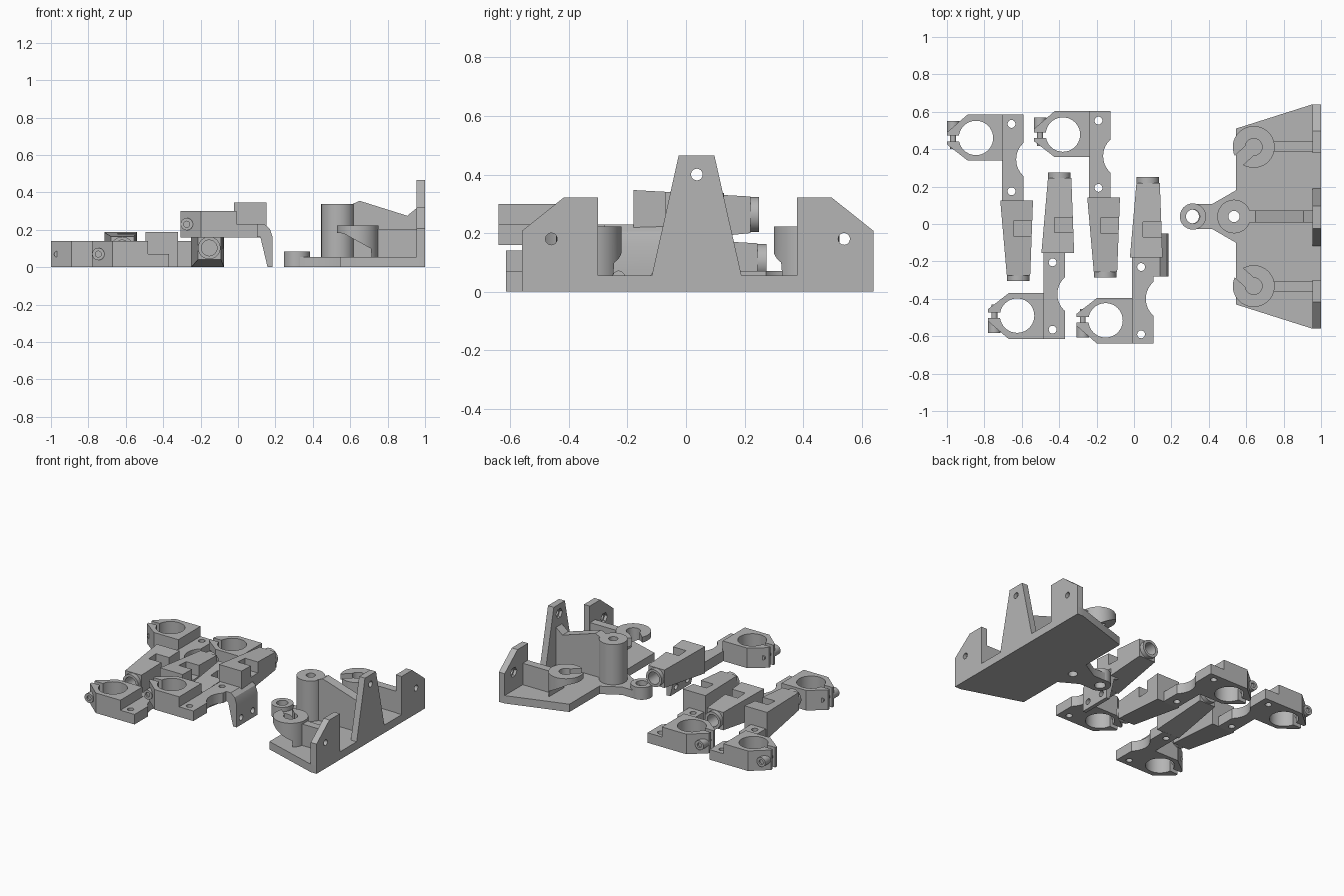
import bpy, bmesh, math
from mathutils import Matrix, Vector

cube = bpy.data.objects.get("Cube")
if cube:
    bpy.data.objects.remove(cube, do_unlink=True)

grey = bpy.data.materials.new("plain grey")
grey.use_nodes = True
GREY = (0.46, 0.46, 0.46, 1)
grey.diffuse_color = GREY
grey.node_tree.nodes["Principled BSDF"].inputs["Base Color"].default_value = GREY


def finish(name, bm):
    bmesh.ops.recalc_face_normals(bm, faces=bm.faces)
    mesh = bpy.data.meshes.new(name)
    bm.to_mesh(mesh)
    bm.free()
    mesh.materials.append(grey)
    obj = bpy.data.objects.new(name, mesh)
    bpy.context.collection.objects.link(obj)
    return obj


def loft(name, first, last):
    """Solid between two matching rings of points."""
    bm = bmesh.new()
    a = [bm.verts.new(p) for p in first]
    b = [bm.verts.new(p) for p in last]
    bm.faces.new(a)
    bm.faces.new(b)
    for i in range(len(a)):
        j = (i + 1) % len(a)
        bm.faces.new((a[i], a[j], b[j], b[i]))
    return finish(name, bm)


def prism(name, pts, lo, hi, axis="z"):
    """Flat outline extruded along an axis."""
    place = {"x": lambda p, h: (h, p[0], p[1]),
             "y": lambda p, h: (p[0], h, p[1]),
             "z": lambda p, h: (p[0], p[1], h)}[axis]
    return loft(name, [place(p, lo) for p in pts], [place(p, hi) for p in pts])


def rect(x0, x1, y0, y1):
    return [(x0, y0), (x1, y0), (x1, y1), (x0, y1)]


def disc(name, x, y, r, lo, hi, axis="z", sides=40):
    pts = [(x + r * math.cos(2 * math.pi * i / sides),
            y + r * math.sin(2 * math.pi * i / sides)) for i in range(sides)]
    return prism(name, pts, lo, hi, axis)


def cut(obj, *cutters):
    for c in cutters:
        c.hide_render = True
        mod = obj.modifiers.new("cut", "BOOLEAN")
        mod.operation, mod.solver, mod.object = "DIFFERENCE", "EXACT", c
    bpy.context.view_layer.update()
    deps = bpy.context.evaluated_depsgraph_get()
    mesh = bpy.data.meshes.new_from_object(obj.evaluated_get(deps))
    obj.modifiers.clear()
    obj.data = mesh
    for c in cutters:
        bpy.data.objects.remove(c, do_unlink=True)
    return obj


# Clamp arms: position of the clamp bore, base height and mirror direction
def arm(tag, cx, cy, z, s):
    def at(pts):
        return [(cx + x, cy + s * y) for x, y in pts]

    def span(a, b):
        return sorted((cy + s * a, cy + s * b))

    clamp = prism(tag + "_clamp", at([
        (-.155, .03), (-.045, .125), (.145, .125), (.145, -.12),
        (-.045, -.12), (-.155, -.035)]), z, z + .14)
    cut(clamp, disc("bore", cx, cy, .092, z - .1, z + .3),
        prism("slot", at(rect(-.3, -.05, -.018, .012)), z - .1, z + .3))

    # Clamp screw with nut pocket
    nut = disc(tag + "_clamp_nut", cx - .122, z + .07, .033, *span(.03, .092), "y", 24)
    cut(nut, disc("hole", cx - .122, z + .07, .016, *span(.0, .2), "y", 24))
    disc(tag + "_clamp_screw", cx - .122, z + .07, .016, *span(-.06, .08), "y", 24)

    # Thin mounting flange with two holes and a rounded relief
    flange = prism(tag + "_flange", at(rect(.14, .255, -.34, .125)), z, z + .07)
    holes = [disc("hole", *at([(.19, y)])[0], .021, z - .1, z + .3, sides=24)
             for y in (.075, -.285)]
    cut(flange, *holes, disc("relief", *at([(.335, -.115)])[0], .12, z - .1, z + .3))

    # Tapered beam with a notch and a round socket on its end
    def section(x0, x1, y, z0, z1):
        return [(cx + x, cy + s * y, z + h) for x, h in rect(x0, x1, z0, z1)]

    beam = loft(tag + "_beam", section(.13, .305, -.335, 0, .187),
                section(.165, .29, -.735, .04, .165))
    cut(beam, prism("notch", at(rect(.2, .4, -.525, -.445)), z + .1, z + .3),
        disc("socket", cx + .226, z + .103, .042, *span(-.65, -.8), "y"))
    tip = disc(tag + "_beam_tip", cx + .226, z + .103, .06, *span(-.73, -.765), "y")
    cut(tip, disc("socket", cx + .226, z + .103, .042, *span(-.7, -.8), "y"))


for tag, x, y, z, s in (("outer_back_arm", -.845, .46, 0, 1),
                        ("inner_back_arm", -.38, .478, 0, 1),
                        ("outer_front_arm", -.625, -.49, 0, -1),
                        ("inner_front_arm", -.152, -.515, .16, -1)):
    arm(tag, x, y, z, s)

# Bent plate hanging beside the raised arm
hanger = prism("hanging_plate", [(.09, .23), (.14, .23), (.17, .205), (.185, .16),
                                 (.185, 0), (.158, 0), (.12, .16), (.09, .165)],
               -.28, -.05, "y")
cut(hanger, *[disc("hole", y, .05, .02, 0, .4, "x", 24) for y in (-.23, -.1)])

# Base plate with tongue
MID = .04
half = [(1, .6), (.955, .6), (.545, .47), (.545, .14), (.42, .068), (.31, .068)]
outline = [(x, MID + y) for x, y in half] + [(x, MID - y) for x, y in reversed(half)]
base = prism("base_plate", outline, 0, .055)
cut(base, disc("hole", .31, MID, .037, -.1, .3), disc("hole", .535, MID, .03, -.1, .3))
eye = disc("tongue_eye", .315, MID, .07, 0, .085)
cut(eye, disc("hole", .315, MID, .037, -.1, .3))

# Central post and its web
post = disc("centre_post", .535, MID, .09, .05, .337)
cut(post, disc("hole", .535, MID, .03, -.1, .5))
prism("centre_web", [(.61, .04), (.61, .337), (.65, .355), (.905, .275), (.96, .32),
                     (.96, .04)], MID - .033, MID + .033, "y")

# Back uprights, each drilled with a wider pocket on the inner face
centre = prism("centre_upright", [(-.12, .04), (-.025, .465), (.097, .465), (.193, .04)],
               .955, 1, "x")
cut(centre, disc("hole", MID - .003, .4, .02, .8, 1.2, "x", 24),
    disc("pocket", MID - .003, .4, .035, .8, .975, "x", 6))

for side, s in (("left", 1), ("right", -1)):
    y = MID + s * .5
    upright = prism(side + "_upright", [(MID + s * a, h) for a, h in (
        (.34, .04), (.34, .322), (.457, .322), (.6, .208), (.6, .04))], .955, 1, "x")
    cut(upright, disc("hole", y, .18, .02, .8, 1.2, "x", 24),
        disc("pocket", y, .18, .035, .8, .975, "x", 6))

    # Open ring holder with an undercut front, tied back by a web
    cy = MID + s * .372
    ring = disc(side + "_holder", .64, cy, .112, .05, .222)
    mouth = prism("mouth", rect(-.2, 0, -.033, .033), .0, .4)
    mouth.matrix_world = Matrix.Translation(Vector((.64, cy, 0))) @ \
        Matrix.Rotation(s * math.radians(42), 4, "Z")
    cut(ring, disc("bore", .64, cy, .045, .0, .4), mouth,
        prism("undercut", [(.4, .0), (.72, .0), (.71, .1), (.565, .18), (.4, .2)],
              cy - .2, cy + .2, "y"))
    prism(side + "_web", rect(.72, .96, .04, .205), cy - .028, cy + .028, "y")

# Smooth round walls while keeping hard edges
bpy.ops.object.select_all(action="DESELECT")
for obj in bpy.context.collection.objects:
    if obj.type == "MESH":
        obj.select_set(True)
        bpy.context.view_layer.objects.active = obj
bpy.ops.object.shade_smooth_by_angle(angle=math.radians(30))
